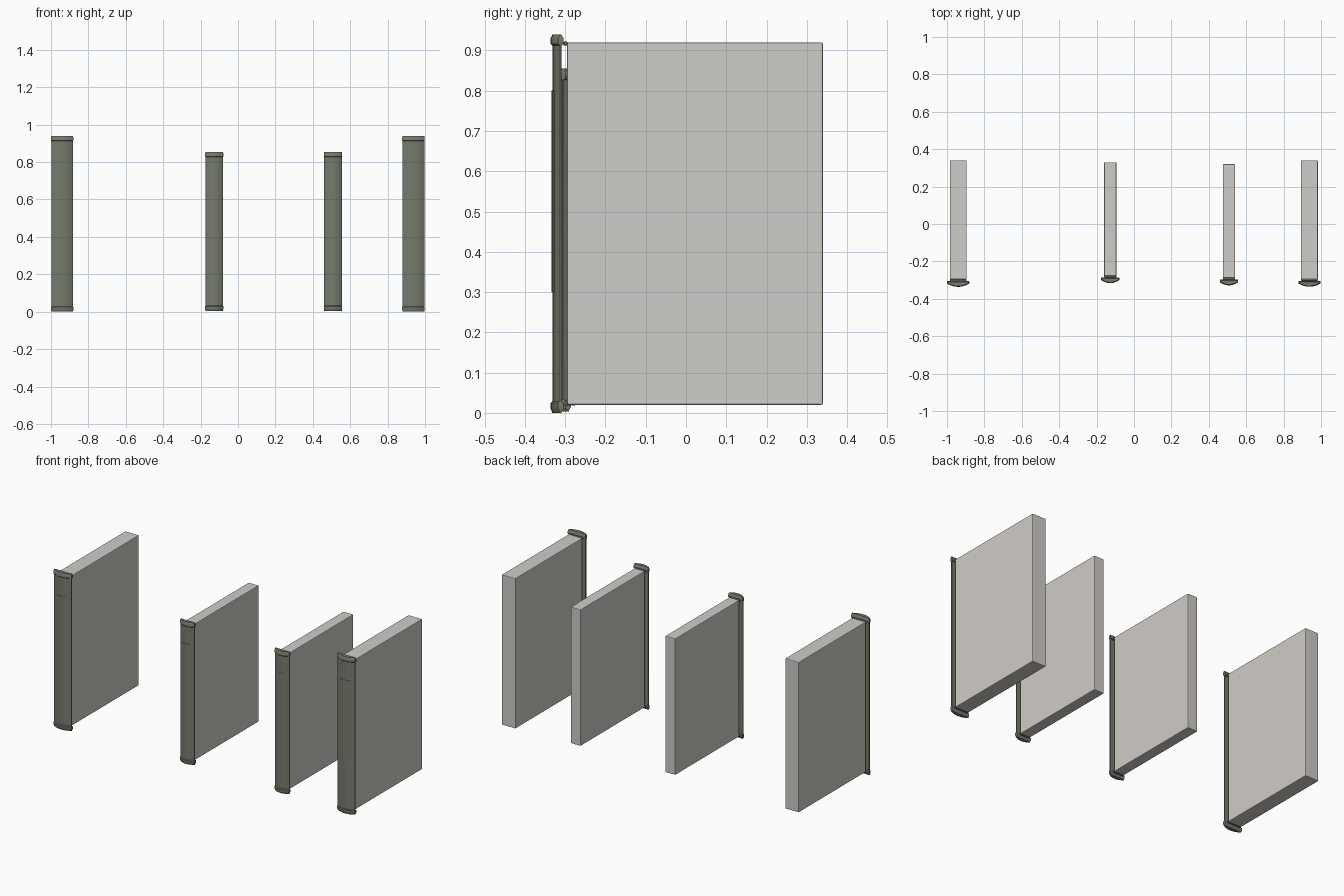
import bpy, bmesh, math

cube = bpy.data.objects.get("Cube")
if cube:
    bpy.data.objects.remove(cube, do_unlink=True)


def material(name, rgb):
    m = bpy.data.materials.new(name)
    m.use_nodes = True
    m.diffuse_color = (*rgb, 1)
    m.node_tree.nodes["Principled BSDF"].inputs["Base Color"].default_value = (*rgb, 1)
    return m


PAPER = material("warm pale grey", (0.63, 0.61, 0.58))
COVER = material("grey green", (0.18, 0.20, 0.155))


def finish(name, bm, mat, smooth=False):
    bmesh.ops.recalc_face_normals(bm, faces=bm.faces)
    mesh = bpy.data.meshes.new(name)
    bm.to_mesh(mesh)
    bm.free()
    mesh.materials.append(mat)
    ob = bpy.data.objects.new(name, mesh)
    bpy.context.collection.objects.link(ob)
    if smooth:
        bpy.ops.object.select_all(action='DESELECT')
        ob.select_set(True)
        bpy.context.view_layer.objects.active = ob
        bpy.ops.object.shade_smooth_by_angle(angle=math.radians(35))
    return ob


def box(name, lo, hi, mat, bevel):
    bm = bmesh.new()
    bmesh.ops.create_cube(bm, size=1)
    for v in bm.verts:
        v.co = [(a + b) / 2 + c * (b - a) for a, b, c in zip(lo, hi, v.co)]
    bmesh.ops.bevel(bm, geom=bm.edges[:], offset=bevel, segments=2,
                    profile=0.5, affect='EDGES')
    return finish(name, bm, mat)


def lens(half, depth, grow):
    """Bowed front with a nearly flat back, as (x, y) from the front line."""
    n = 16
    us = [-1 + 2 * i / n for i in range(n + 1)]
    front = [(u * half, depth * 0.8 * u * u - grow) for u in us]
    back = [(u * half * 0.98, depth + grow * 1.3) for u in reversed(us)]
    return front + back


def loft(bm, rings, closed=True):
    rows = [[bm.verts.new(p) for p in ring] for ring in rings]
    n = len(rows[0])
    for a, b in zip(rows, rows[1:]):
        for i in range(n if closed else n - 1):
            j = (i + 1) % n
            bm.faces.new((a[i], a[j], b[j], b[i]))
    return rows


def spine(name, x, y, z0, z1, half, depth):
    bm = bmesh.new()
    # Turned-over rolls swell at both ends of the spine
    low = [(0, 0), (0.006, 0.002), (0.010, 0.004), (0.024, 0.004), (0.028, 0)]
    levels = [(z0 + h, g) for h, g in low] + [(z1 - h, g) for h, g in reversed(low)]
    rings = [[(x + px, y + py, z) for px, py in lens(half - 0.002 + g * 0.5, depth, g)]
             for z, g in levels]
    rows = loft(bm, rings)
    bm.faces.new(rows[0])
    bm.faces.new(rows[-1])
    finish(name, bm, COVER, True)


def label(name, x, y, z0, z1, half, depth):
    # Thin curved plate following the bow of the spine
    bm = bmesh.new()
    us = [-0.5 + i / 8 for i in range(9)]
    def ring(z):
        front = [(x + u * half, y + depth * 0.8 * u * u - 0.0015, z) for u in us]
        return front + [(a, b + 0.003, c) for a, b, c in reversed(front)]
    rows = loft(bm, [ring(z0), ring(z1)])
    bm.faces.new(rows[0])
    bm.faces.new(rows[1])
    finish(name, bm, COVER, True)


def book(tag, x, half, page_half, front, page_front, page_back, z, page_z, label_z, depth):
    box(tag + "_page_block", (x - page_half, page_front, page_z[0]),
        (x + page_half, page_back, page_z[1]), PAPER, 0.004)
    spine(tag + "_spine", x, front, *z, half, depth)
    label(tag + "_spine_label", x, front, *label_z, half, depth)
    # Headbands at the top and bottom of the page block
    for end, zc in (("lower", page_z[0] + 0.003), ("upper", page_z[1] - 0.003)):
        box(f"{tag}_{end}_headband", (x - page_half, page_front - 0.009, zc - 0.005),
            (x + page_half, page_front + 0.001, zc + 0.005), COVER, 0.003)


TALL = dict(half=0.06, page_half=0.045, z=(0, 0.94), page_z=(0.02, 0.92),
            label_z=(0.30, 0.80), depth=0.022)
SMALL = dict(half=0.049, page_half=0.033, z=(0.004, 0.855), page_z=(0.02, 0.837),
             label_z=(0.265, 0.725), depth=0.021)

book("far_right_book", -0.94, front=-0.332, page_front=-0.296, page_back=0.34, **TALL)
book("middle_right_book", -0.127, front=-0.312, page_front=-0.276, page_back=0.33, **SMALL)
book("middle_left_book", 0.508, front=-0.324, page_front=-0.288, page_back=0.32, **SMALL)
book("far_left_book", 0.938, front=-0.331, page_front=-0.295, page_back=0.34, **TALL)
